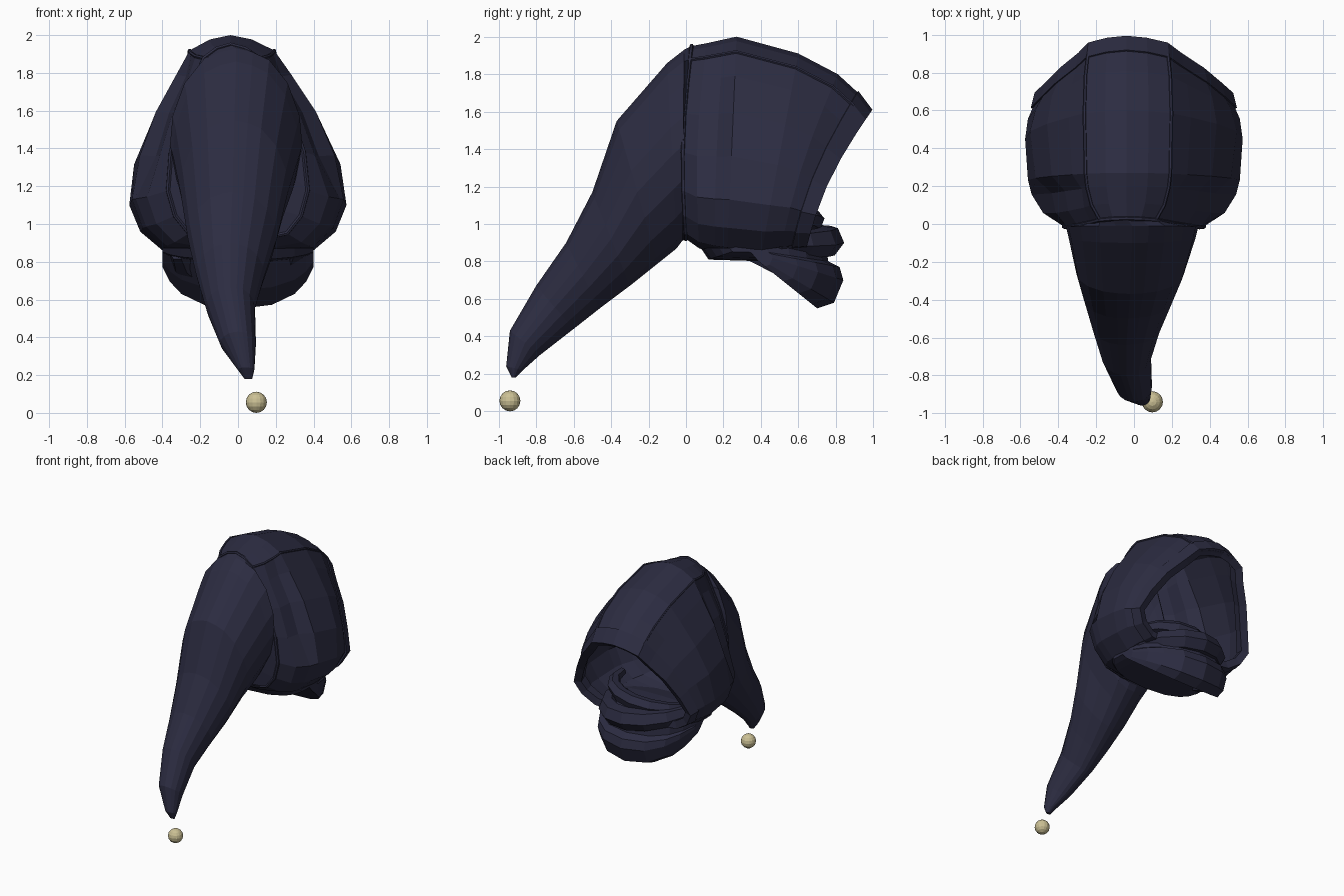
import bpy, bmesh, math
from mathutils import Vector

if "Cube" in bpy.data.objects:
    bpy.data.objects.remove(bpy.data.objects["Cube"])


def material(name, rgb):
    m = bpy.data.materials.new(name)
    m.use_nodes = True
    m.diffuse_color = (*rgb, 1)
    bsdf = m.node_tree.nodes["Principled BSDF"]
    bsdf.inputs["Base Color"].default_value = (*rgb, 1)
    bsdf.inputs["Roughness"].default_value = 0.8
    return m


NAVY = material("navy cloth", (0.025, 0.025, 0.053))
TAN = material("tan bead", (0.60, 0.53, 0.30))


def section(profile, top, bottom, width, cx=0.0, bow=0.0, pinch=1.0, skew=0.0):
    """Closed ring hung between a top and a bottom (y, z) point."""
    right, left = [], []
    for f, w in profile:
        y = top[0] + (bottom[0] - top[0]) * f - bow * math.sin(math.pi * f)
        z = top[1] + (bottom[1] - top[1]) * f
        x = w * width * (pinch if 0.1 < f < 0.6 else 1)
        mid = cx + skew * (1 - f) ** 3
        right.append(Vector((mid + x, y, z)))
        if x > 0:
            left.insert(0, Vector((mid - x, y, z)))
    return right + left


def loft(name, rings, cap_start=False, cap_end=False, thickness=0):
    bm = bmesh.new()
    rows = [[bm.verts.new(p) for p in ring] for ring in rings]
    n = len(rows[0])
    for a, b in zip(rows, rows[1:]):
        for i in range(n):
            j = (i + 1) % n
            bm.faces.new((a[i], a[j], b[j], b[i]))
    if cap_start:
        bm.faces.new(rows[0])
    if cap_end:
        bm.faces.new(rows[-1])
    bmesh.ops.recalc_face_normals(bm, faces=bm.faces)
    mesh = bpy.data.meshes.new(name)
    bm.to_mesh(mesh)
    bm.free()
    mesh.materials.append(NAVY)
    ob = bpy.data.objects.new(name, mesh)
    bpy.context.collection.objects.link(ob)
    if thickness:
        mod = ob.modifiers.new("thickness", "SOLIDIFY")
        mod.thickness = thickness
        mod.offset = -1


def tube(name, points, radius, closed=False, taper=False):
    curve = bpy.data.curves.new(name, "CURVE")
    curve.dimensions = "3D"
    curve.bevel_depth = radius
    curve.bevel_resolution = 1
    curve.use_fill_caps = True
    spline = curve.splines.new("POLY")
    spline.points.add(len(points) - 1)
    spline.use_cyclic_u = closed
    for i, p in enumerate(points):
        spline.points[i].co = (*p, 1)
        if taper:
            spline.points[i].radius = 0.5 + 0.5 * math.sin(math.pi * i / (len(points) - 1))
    curve.materials.append(NAVY)
    ob = bpy.data.objects.new(name, curve)
    bpy.context.collection.objects.link(ob)
    bpy.ops.object.select_all(action="DESELECT")
    ob.select_set(True)
    bpy.context.view_layer.objects.active = ob
    bpy.ops.object.convert(target="MESH")
    for poly in bpy.context.object.data.polygons:
        poly.use_smooth = False


# Hood shell: narrow crown leaning to one side, wide cheeks, a crease behind the front seam
HOOD = [(0, 0), (0.02, 0.2), (0.07, 0.4), (0.18, 0.56), (0.35, 0.78), (0.55, 0.95),
        (0.75, 1), (0.88, 0.9), (0.97, 0.7), (1, 0.3)]
LEAN = -0.04
hood_specs = [
    ((0.03, 1.95), (0.0, 0.92), 0.37, 0.03, 1),
    ((0.11, 1.965), (0.07, 0.87), 0.48, 0.03, 0.9),
    ((0.20, 1.985), (0.15, 0.85), 0.54, 0.01, 0.84),
    ((0.27, 2.0), (0.22, 0.84), 0.56, 0, 0.97),
    ((0.60, 1.91), (0.40, 0.83), 0.575, 0, 1),
    ((0.81, 1.80), (0.50, 0.85), 0.56, 0.03, 0.97),
    ((0.93, 1.69), (0.57, 0.86), 0.53, 0.05, 0.94),
    ((0.985, 1.60), (0.63, 0.87), 0.51, 0.05, 0.93),
]
hood_rings = [section(HOOD, t, b, w, bow=bow, pinch=p, skew=LEAN) for t, b, w, bow, p in hood_specs]
loft("hood", hood_rings, thickness=0.03)

# Raised hem around the face opening
loft("face_hem", [
    section(HOOD, (0.92, 1.71), (0.56, 0.85), 0.545, bow=0.05, pinch=0.94, skew=LEAN),
    section(HOOD, (0.995, 1.61), (0.64, 0.86), 0.525, bow=0.05, pinch=0.93, skew=LEAN),
], thickness=0.06)

# Long drooping point, its first ring shared with the hood's front edge
TAIL = [(0, 0), (0.02, 0.25), (0.06, 0.5), (0.18, 0.78), (0.35, 0.96), (0.5, 1),
        (0.68, 0.9), (0.84, 0.66), (0.96, 0.35), (1, 0.1)]
tail_specs = [
    ((-0.01, 1.93), (-0.02, 0.91), 0.35, -0.01),
    ((-0.10, 1.86), (-0.05, 0.87), 0.335, -0.01),
    ((-0.37, 1.55), (-0.15, 0.79), 0.285, -0.02),
    ((-0.50, 1.17), (-0.30, 0.67), 0.235, -0.03),
    ((-0.64, 0.90), (-0.46, 0.55), 0.18, -0.04),
    ((-0.80, 0.67), (-0.60, 0.44), 0.13, -0.04),
    ((-0.94, 0.43), (-0.78, 0.30), 0.095, 0.0),
    ((-0.96, 0.24), (-0.87, 0.22), 0.045, 0.042),
    ((-0.93, 0.18), (-0.91, 0.18), 0.02, 0.055),
]
loft("hood_point", [hood_rings[0]] + [section(TAIL, t, b, w, cx) for t, b, w, cx in tail_specs],
     cap_end=True)

# Seams: two along the crown, one where the point joins the hood
for name, column in (("left_crown_seam", 2), ("right_crown_seam", -2)):
    tube(name, [ring[column] for ring in hood_rings[:-1]], 0.010)
tube("point_seam", hood_rings[0], 0.012, closed=True)

# Gathered neck cloth below the opening, shrinking to each side
outline = [(0.08, 0.87), (0.12, 0.81), (0.45, 0.80), (0.58, 0.65), (0.70, 0.55), (0.79, 0.58),
           (0.84, 0.70), (0.82, 0.77), (0.76, 0.80), (0.74, 0.92), (0.55, 0.93), (0.3, 0.92)]
neck_rings = []
for x, s in ((-0.40, 0.3), (-0.36, 0.55), (-0.3, 0.75), (-0.18, 0.93), (0, 1),
             (0.18, 0.93), (0.3, 0.75), (0.36, 0.55), (0.40, 0.3)):
    neck_rings.append([Vector((x, 0.3 + (y - 0.3) * s, 0.87 + (z - 0.87) * s)) for y, z in outline])
loft("neck_cloth", neck_rings, cap_start=True, cap_end=True)

# Rolled folds lying across the neck cloth
for name, half, reach, z, drop, radius, tilt in (
        ("upper_fold", 0.34, 0.68, 1.02, 0.02, 0.06, 0.04),
        ("middle_fold", 0.36, 0.76, 0.91, -0.02, 0.085, -0.03),
        ("lower_fold", 0.32, 0.74, 0.70, -0.17, 0.085, 0.02)):
    path = []
    for i in range(9):
        a = math.pi * (i / 8 - 0.5)
        path.append((half * math.sin(a), 0.33 + (reach - 0.33) * math.cos(a),
                     z - drop * (1 - math.cos(a)) + tilt * math.sin(a)))
    tube(name, path, radius, taper=True)

# Bead hanging under the tip
bpy.ops.mesh.primitive_uv_sphere_add(segments=16, ring_count=8, radius=0.056, location=(0.097, -0.94, 0.056))
bead = bpy.context.object
bead.name = "bead"
bead.data.materials.append(TAN)
